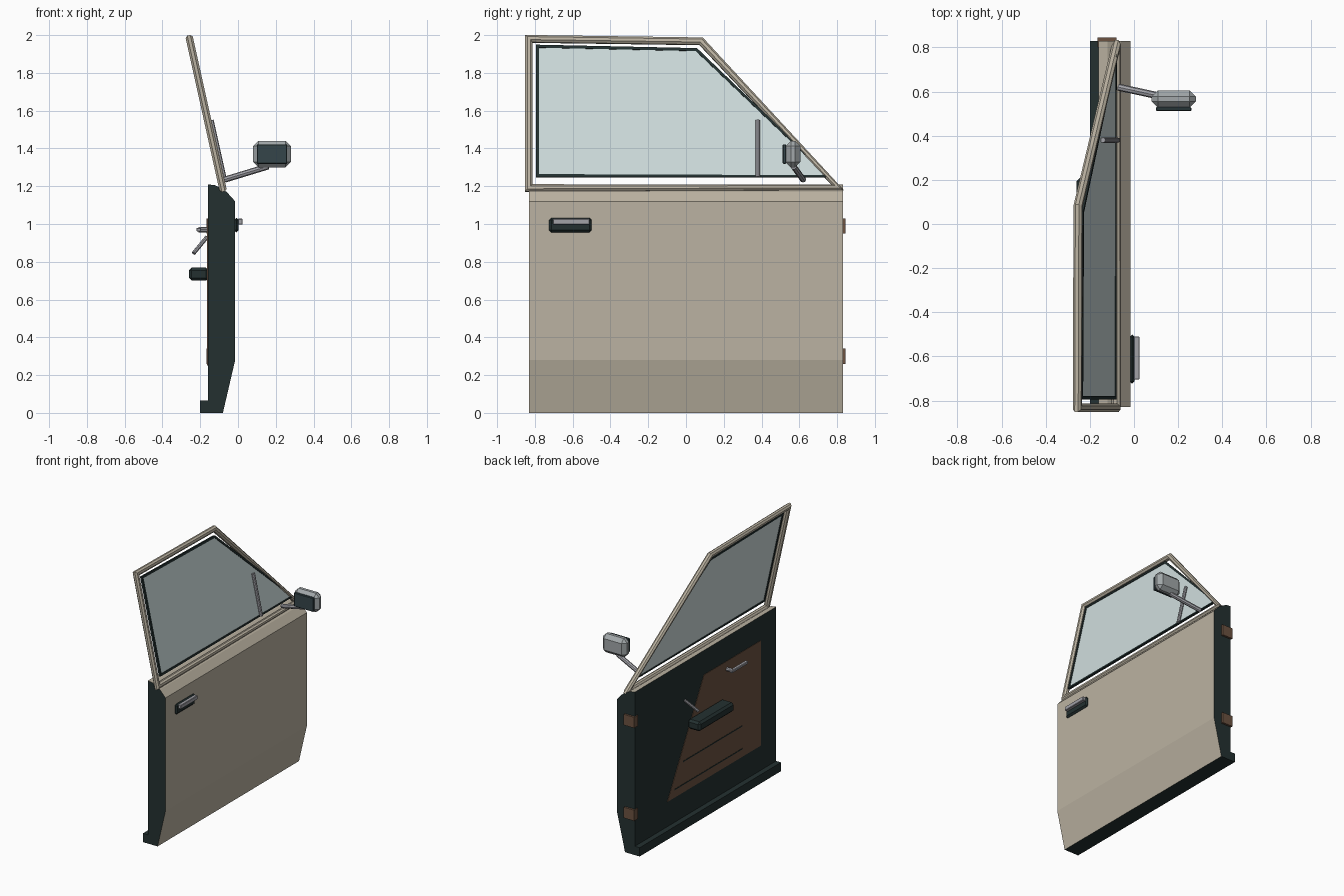
import bpy, bmesh, math
from mathutils import Vector

if "Cube" in bpy.data.objects:
    bpy.data.objects.remove(bpy.data.objects["Cube"])


def mat(name, r, g, b):
    m = bpy.data.materials.new(name)
    m.diffuse_color = (r, g, b, 1)
    m.use_nodes = True
    m.node_tree.nodes["Principled BSDF"].inputs["Base Color"].default_value = m.diffuse_color
    return m


BEIGE = mat("beige_paint", 0.50, 0.45, 0.36)
DARK = mat("dark_rubber", 0.017, 0.030, 0.030)
BROWN = mat("brown_trim", 0.15, 0.085, 0.053)
GLASS = mat("window_glass", 0.62, 0.72, 0.72)
STEEL = mat("grey_steel", 0.36, 0.36, 0.39)
HOUSING = mat("mirror_housing_grey", 0.36, 0.39, 0.40)
MIRROR = mat("mirror_glass", 0.035, 0.060, 0.068)


def finish(name, bm, *mats):
    bmesh.ops.recalc_face_normals(bm, faces=bm.faces)
    me = bpy.data.meshes.new(name)
    bm.to_mesh(me)
    bm.free()
    for m in mats:
        me.materials.append(m)
    ob = bpy.data.objects.new(name, me)
    bpy.context.collection.objects.link(ob)
    return ob


def box(name, lo, hi, m, bevel=0.0):
    bm = bmesh.new()
    bmesh.ops.create_cube(bm, size=1)
    for v in bm.verts:
        v.co = [lo[i] + (v.co[i] + 0.5) * (hi[i] - lo[i]) for i in range(3)]
    if bevel:
        bmesh.ops.bevel(bm, geom=bm.edges[:], offset=bevel, segments=1, affect='EDGES')
    return finish(name, bm, m)


def prism(name, pts, depth, *mats):
    """Extrude a flat polygon along the vector depth."""
    bm = bmesh.new()
    f = bm.faces.new([bm.verts.new(p) for p in pts])
    ext = bmesh.ops.extrude_face_region(bm, geom=[f])
    bmesh.ops.translate(bm, vec=depth,
                        verts=[g for g in ext['geom'] if isinstance(g, bmesh.types.BMVert)])
    return finish(name, bm, *mats)


def rod(name, a, b, r, m, sides=8):
    a, b = Vector(a), Vector(b)
    bm = bmesh.new()
    bmesh.ops.create_cone(bm, cap_ends=True, segments=sides, radius1=r, radius2=r,
                          depth=(b - a).length)
    q = (b - a).to_track_quat('Z', 'Y')
    for v in bm.verts:
        v.co = q @ v.co + (a + b) / 2
    return finish(name, bm, m)


def loop_tube(name, pts, r, m, sides=8, limit=1.75):
    """Closed mitred tube around a flat polygon."""
    pts = [Vector(p) for p in pts]
    n = (pts[1] - pts[0]).cross(pts[2] - pts[1]).normalized()
    bm = bmesh.new()
    rings = []
    for i, p in enumerate(pts):
        d0 = (p - pts[i - 1]).normalized()
        d1 = (pts[(i + 1) % len(pts)] - p).normalized()
        out = (d0 - d1).normalized()
        half = math.sqrt(max(0.01, (1 + d0.dot(d1)) / 2))
        k = min(limit, 1 / half)
        rings.append([bm.verts.new(p + r * (math.cos(t) * k * out + math.sin(t) * n))
                      for t in [math.tau * (j + 0.5) / sides for j in range(sides)]])
    for i, a in enumerate(rings):
        b = rings[(i + 1) % len(rings)]
        for j in range(sides):
            k = (j + 1) % sides
            bm.faces.new((a[j], a[k], b[k], b[j]))
    return finish(name, bm, m)


def lean(y, z, off=0.0):
    """Point on the tilted window plane."""
    return (-0.08 - 0.222 * (z - 1.185) + off, y, z)


# Door body: profile swept along y, painted outside and on top, dark elsewhere
profile = [(-0.16, 0), (-0.08, 0), (-0.015, 0.28), (-0.015, 1.12), (-0.06, 1.17),
           (-0.12, 1.205), (-0.16, 1.21)]
body = prism("door_body", [(x, -0.83, z) for x, z in profile], (0, 1.66, 0), DARK, BEIGE)
for p in body.data.polygons:
    if p.normal.x > 0.3 or p.normal.z > 0.5:
        p.material_index = 1
box("bottom_lip", (-0.20, -0.83, 0), (-0.158, 0.83, 0.065), DARK)

# Hinges on the leading edge
for z in (0.30, 0.99):
    box("hinge", (-0.166, 0.80, z - 0.04), (-0.08, 0.845, z + 0.04), BROWN)

# Inner trim panel with two seams
prism("trim_panel", [(-0.155, -0.65, 0.25), (-0.155, 0.45, 0.25),
                     (-0.155, 0.02, 1.03), (-0.155, -0.65, 1.03)], (-0.008, 0, 0), BROWN)
for z, y in ((0.31, 0.37), (0.48, 0.27)):
    box("trim_seam", (-0.165, -0.43, z - 0.004), (-0.16, y, z + 0.004), DARK)

# Inside fittings
box("armrest", (-0.26, -0.20, 0.70), (-0.155, 0.21, 0.77), DARK, 0.015)
rod("window_crank", (-0.165, 0.25, 0.93), (-0.235, 0.19, 0.845), 0.011, STEEL)
rod("inner_handle_hub", (-0.155, -0.25, 0.97), (-0.21, -0.25, 0.97), 0.014, STEEL)
box("inner_handle_lever", (-0.22, -0.42, 0.96), (-0.195, -0.23, 0.98), STEEL, 0.004)

# Outside handle
box("handle_base", (-0.02, -0.725, 0.955), (0.003, -0.50, 1.033), DARK, 0.012)
box("handle_grip", (0.0, -0.705, 0.998), (0.025, -0.51, 1.028), STEEL, 0.003)

# Window frame
loop_tube("window_frame", [lean(-0.832, 1.19), lean(-0.832, 1.98),
                           lean(0.08, 1.967), lean(0.803, 1.193)], 0.021, BEIGE)

# Glass, gasket and divider
pane = [(-0.787, 1.255), (-0.787, 1.94), (0.055, 1.922), (0.755, 1.252)]
loop_tube("window_gasket", [lean(y, z, 0.008) for y, z in pane], 0.011, DARK, sides=4)
prism("window_pane", [lean(y, z, 0.004) for y, z in pane], (0.008, 0, 0), GLASS)
rod("window_divider", lean(0.38, 1.25, 0.02), lean(0.38, 1.55, 0.02), 0.012, STEEL)

# Side mirror
rod("mirror_arm", (-0.07, 0.62, 1.235), (0.16, 0.57, 1.305), 0.016, STEEL)
box("mirror_housing", (0.08, 0.527, 1.30), (0.28, 0.605, 1.44), HOUSING, 0.028)
box("mirror_face", (0.10, 0.512, 1.318), (0.26, 0.53, 1.422), MIRROR, 0.004)
